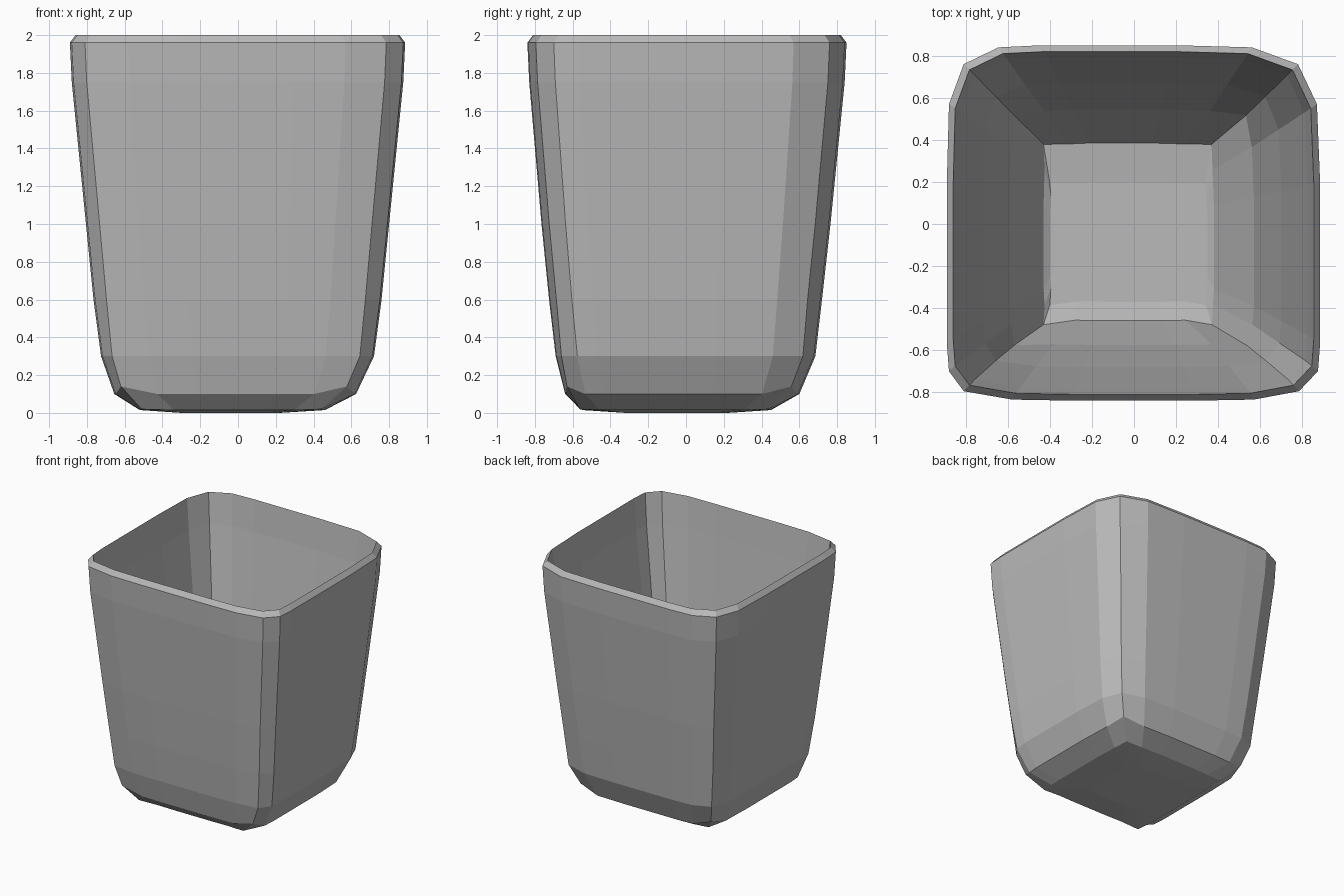
import bpy, bmesh

# Rounded-square outline at the widest level
OUTLINE = [(-.89, -.57), (-.88, -.70), (-.81, -.795), (-.58, -.835), (-.3, -.84),
           (.3, -.84), (.57, -.835), (.785, -.795), (.875, -.70), (.885, -.57),
           (.885, .2), (.87, .57), (.78, .76), (.56, .84), (.2, .85),
           (-.44, .85), (-.645, .84), (-.81, .76), (-.88, .57), (-.89, .2)]
CORNERS = {2, 7, 12, 17}

# Levels: z, left, right, back, front half-sizes, corner lift, corner push
OUTER = [(0, .30, .22, .22, .32, 0, 1.05),
         (.015, .52, .46, .45, .55, .005, 1.08),
         (.10, .655, .625, .60, .64, .04, 1.04),
         (.30, .725, .72, .685, .69, 0, 1.01),
         (.60, .765, .76, .72, .725, 0, 1),
         (1.0, .805, .80, .765, .765, 0, 1),
         (1.75, .88, .875, .84, .83, 0, 1),
         (1.96, .89, .885, .85, .84, 0, 1)]
INNER = [(2.0, .86, .855, .82, .81, 0, 1),
         (1.75, .83, .825, .79, .78, 0, 1),
         (1.0, .715, .70, .67, .68, 0, 1.01),
         (.45, .59, .57, .545, .575, 0, 1.06),
         (.10, .43, .38, .385, .46, 0, 1.1),
         (.08, .40, .35, .20, .37, 0, 1.1)]

bm = bmesh.new()


def ring(z, left, right, back, front, lift, push):
    verts = []
    for i, (x, y) in enumerate(OUTLINE):
        c = i in CORNERS
        k = push if c else 1
        x *= k * (left / .89 if x < 0 else right / .885)
        y *= k * (front / .84 if y < 0 else back / .85)
        verts.append(bm.verts.new((x, y, z + (lift if c else 0))))
    return verts


# Cup wall runs up the outside, over the rim and down the inside
rings = [ring(*level) for level in OUTER + INNER]
n = len(OUTLINE)
for a, b in zip(rings, rings[1:]):
    for i in range(n):
        j = (i + 1) % n
        bm.faces.new((a[i], a[j], b[j], b[i]))
bm.faces.new(rings[0][::-1])
bm.faces.new(rings[-1])
bmesh.ops.recalc_face_normals(bm, faces=bm.faces)

mesh = bpy.data.meshes.new("square_cup")
bm.to_mesh(mesh)
bm.free()
cup = bpy.data.objects.new("square_cup", mesh)
bpy.context.collection.objects.link(cup)

# Darker grey
grey = bpy.data.materials.new("dark_grey")
grey.diffuse_color = (.49, .49, .49, 1)
mesh.materials.append(grey)
